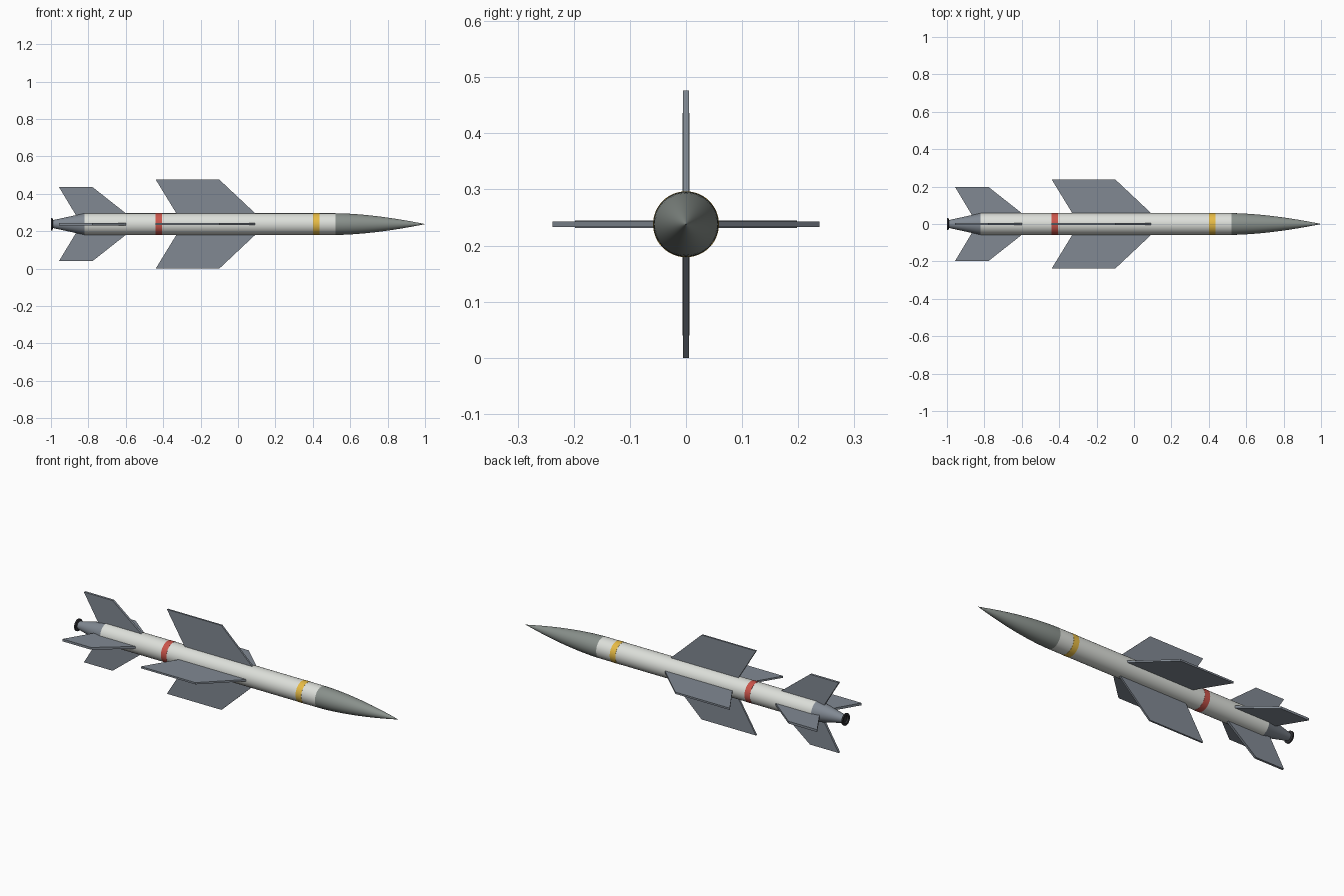
import bpy, bmesh, math
from mathutils import Matrix

if "Cube" in bpy.data.objects:
    bpy.data.objects.remove(bpy.data.objects["Cube"])

AXIS_Z = 0.238
R = 0.058


def material(name, rgb):
    m = bpy.data.materials.new(name)
    m.diffuse_color = (*rgb, 1)
    m.use_nodes = True
    m.node_tree.nodes["Principled BSDF"].inputs["Base Color"].default_value = m.diffuse_color
    return m


WHITE = material("white_paint", (0.72, 0.74, 0.70))
NOSE = material("nose_grey", (0.25, 0.28, 0.26))
FIN = material("fin_grey", (0.22, 0.25, 0.29))
RED = material("red_paint", (0.60, 0.09, 0.07))
YELLOW = material("yellow_paint", (0.80, 0.50, 0.06))
DARK = material("dark_metal", (0.03, 0.03, 0.035))


def finish(name, bm, mat, smooth=False):
    bmesh.ops.recalc_face_normals(bm, faces=bm.faces)
    mesh = bpy.data.meshes.new(name)
    bm.to_mesh(mesh)
    bm.free()
    ob = bpy.data.objects.new(name, mesh)
    ob.location.z = AXIS_Z
    bpy.context.collection.objects.link(ob)
    mesh.materials.append(mat)
    if smooth:
        bpy.ops.object.select_all(action='DESELECT')
        ob.select_set(True)
        bpy.context.view_layer.objects.active = ob
        bpy.ops.object.shade_smooth_by_angle(angle=math.radians(30))
    return ob


def lathe(name, profile, mat, sides=48):
    """Revolve (x, radius) points about the long axis and cap the ends."""
    bm = bmesh.new()
    rings = [[bm.verts.new((x, r * math.cos(2 * math.pi * i / sides),
                            r * math.sin(2 * math.pi * i / sides)))
              for i in range(sides)] for x, r in profile]
    for a, b in zip(rings, rings[1:]):
        for i in range(sides):
            j = (i + 1) % sides
            bm.faces.new((a[i], a[j], b[j], b[i]))
    bm.faces.new(rings[0])
    bm.faces.new(rings[-1])
    return finish(name, bm, mat, True)


def fin(name, outline, thickness, angle):
    """Flat plate from an (x, radius) outline, turned about the long axis."""
    bm = bmesh.new()
    face = bm.faces.new([bm.verts.new((x, -thickness / 2, r)) for x, r in outline])
    ext = bmesh.ops.extrude_face_region(bm, geom=[face])
    moved = [v for v in ext["geom"] if isinstance(v, bmesh.types.BMVert)]
    bmesh.ops.translate(bm, verts=moved, vec=(0, thickness, 0))
    bmesh.ops.rotate(bm, verts=bm.verts, matrix=Matrix.Rotation(angle, 3, 'X'))
    finish(name, bm, FIN)


# Body tube, pointed nose, tapered tail and nozzle
lathe("body_tube", [(-0.82, R), (0.52, R)], WHITE)
steps = 16
lathe("nose_cone", [(0.52 + 0.48 * i / steps,
                     max(R * (1 - (i / steps) ** 1.7), 0.0005))
                    for i in range(steps + 1)], NOSE)
lathe("tail_cone", [(-0.99, 0.021), (-0.82, R)], FIN)
lathe("nozzle", [(-0.992, 0.016), (-1.0, 0.022), (-1.0, 0.033),
                 (-0.992, 0.033), (-0.988, 0.018)], DARK)

# Painted bands
lathe("red_band", [(-0.44, R + 0.0008), (-0.406, R + 0.0008)], RED)
lathe("yellow_band", [(0.40, R + 0.0008), (0.435, R + 0.0008)], YELLOW)

# Four wings and four tail fins
WING = [(-0.325, 0.05), (0.10, 0.05), (-0.10, 0.238), (-0.44, 0.238)]
TAIL = [(-0.865, 0.045), (-0.59, 0.05), (-0.778, 0.198), (-0.957, 0.198)]
for k in range(4):
    fin(f"wing_{k + 1}", WING, 0.010, k * math.pi / 2)
    fin(f"tail_fin_{k + 1}", TAIL, 0.013, k * math.pi / 2)
